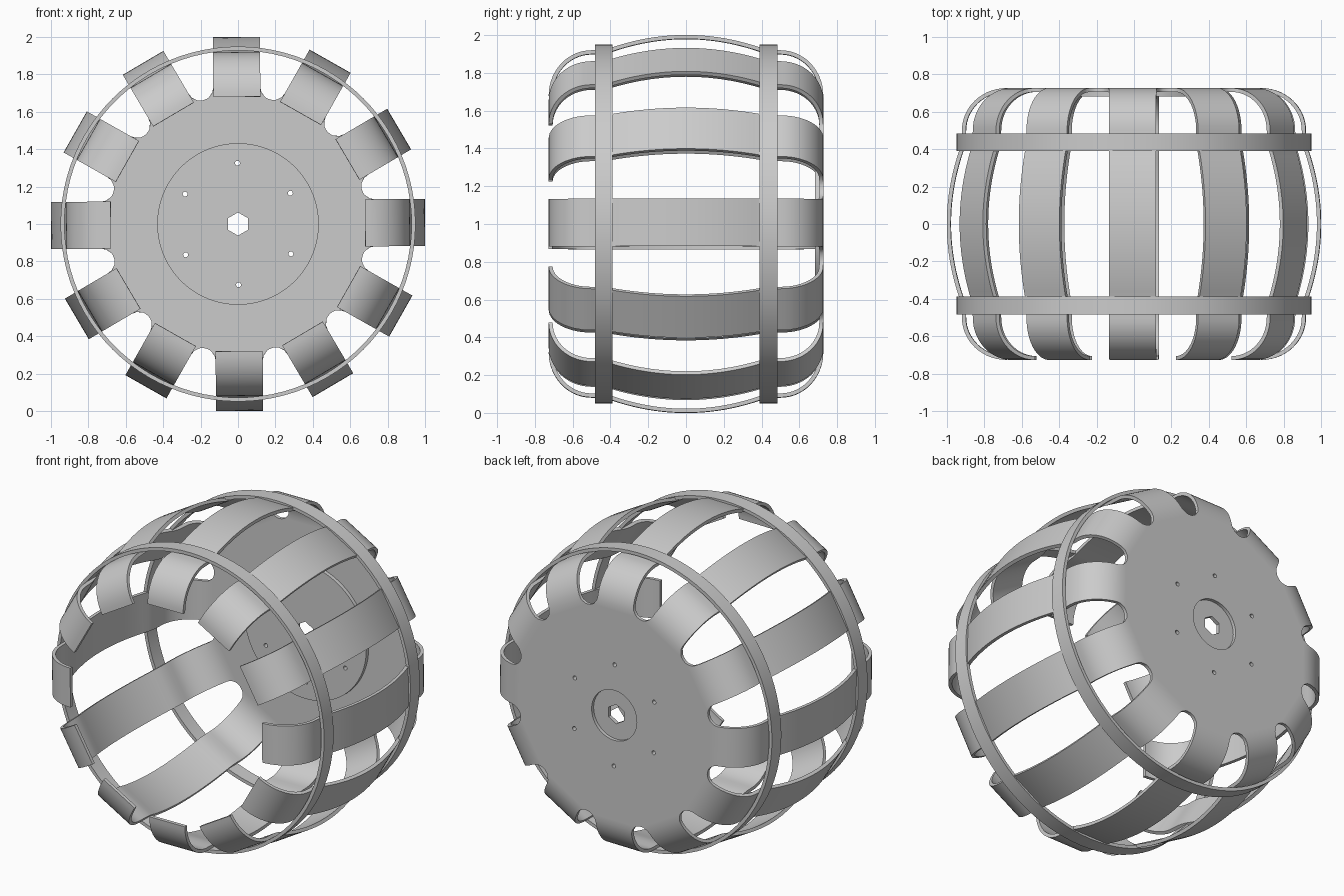
import bpy, bmesh, math
from mathutils import Matrix, Vector

old = bpy.data.objects.get("Cube")
if old:
    bpy.data.objects.remove(old, do_unlink=True)

COUNT = 12                       # slats around the drum
TWIST = math.radians(-0.5)
HALF_W = 0.126                   # half slat width
THICK = 0.021
BACK = 0.727                     # outer face of the back plate
END_H, SHOULDER = 0.68, 0.919    # radius at slat end and at shoulder
SECTOR = math.pi / COUNT
RECESS = 0.16
COLS = 8

grey = bpy.data.materials.new("plain_grey")
grey.use_nodes = True
grey.diffuse_color = (0.6, 0.6, 0.6, 1)
grey.node_tree.nodes["Principled BSDF"].inputs["Base Color"].default_value = (0.6, 0.6, 0.6, 1)


def make_object(name, bm):
    mesh = bpy.data.meshes.new(name)
    bm.to_mesh(mesh)
    bm.free()
    mesh.materials.append(grey)
    obj = bpy.data.objects.new(name, mesh)
    bpy.context.collection.objects.link(obj)
    return obj


def activate(obj):
    bpy.ops.object.select_all(action='DESELECT')
    obj.select_set(True)
    bpy.context.view_layer.objects.active = obj


def add_prism(bm, radius, y0, y1, sides, x=0, z=1, spin=0):
    """Solid prism lying along y."""
    move = Matrix.Translation((x, (y0 + y1) / 2, z))
    turn = Matrix.Rotation(spin, 4, 'Y') @ Matrix.Rotation(math.pi / 2, 4, 'X')
    bmesh.ops.create_cone(bm, cap_ends=True, segments=sides, radius1=radius,
                          radius2=radius, depth=y1 - y0, matrix=move @ turn)


def cut(obj, cutter):
    activate(obj)
    mod = obj.modifiers.new("holes", 'BOOLEAN')
    mod.operation = 'DIFFERENCE'
    mod.solver = 'EXACT'
    mod.object = cutter
    bpy.ops.object.modifier_apply(modifier=mod.name)


# Slat profile from open front end to back plate, as (y, radius)
half = [(y, 1 - 0.43 * y * y) for y in [i * 0.04 for i in range(10)]]
half += [(0.4, 0.931), (0.43, 0.924), (0.465, 0.92), (0.5, SHOULDER)]
for i in range(1, 15):
    t = i / 14 * math.pi / 2
    half.append((0.5 + (BACK - 0.5) * math.sin(t),
                 END_H + (SHOULDER - END_H) * math.cos(t)))
profile = [(-y, h) for y, h in reversed(half[1:])] + half

# Rounded notch between neighbouring slats
notch_s = (0.687 - HALF_W) / (1 - math.sin(SECTOR))
notch_r = notch_s - 0.687
notch_x, notch_h = notch_s * math.sin(SECTOR), notch_s * math.cos(SECTOR)
root_h = 0.687 * math.cos(SECTOR)
profile += [(BACK, 0.672), (BACK, root_h)]


def half_width(y, h):
    if y < 0 or h >= notch_h:
        return HALF_W
    return notch_x - math.sqrt(max(notch_r ** 2 - (h - notch_h) ** 2, 0))


# Cage: slats that run into the back plate
bm = bmesh.new()
for n in range(COUNT):
    turn = Matrix.Translation((0, 0, 1)) @ Matrix.Rotation(n * 2 * SECTOR + TWIST, 4, 'Y')
    rows = []
    for y, h in profile:
        w = half_width(y, h)
        if h == root_h:
            w = h * math.tan(SECTOR)
        rows.append([Vector((w * (2 * j / COLS - 1), y, h)) for j in range(COLS + 1)])
    outer = rows[-1]
    for f in (0.35, 0.7, 1):
        row = []
        for p in outer:
            a = math.atan2(p.x, p.z)
            row.append(p.lerp(Vector((RECESS * math.sin(a), BACK, RECESS * math.cos(a))), f))
        rows.append(row)
    grid = [[bm.verts.new(turn @ p) for p in row] for row in rows]
    for a, b in zip(grid, grid[1:]):
        for j in range(COLS):
            bm.faces.new((a[j], a[j + 1], b[j + 1], b[j]))
bmesh.ops.remove_doubles(bm, verts=bm.verts, dist=0.0005)
cage = make_object("slat_cage_with_back_plate", bm)
activate(cage)
shell = cage.modifiers.new("thickness", 'SOLIDIFY')
shell.thickness = THICK
shell.offset = -1
bpy.ops.object.modifier_apply(modifier=shell.name)

# Hub disc on the inner side of the plate
bm = bmesh.new()
add_prism(bm, 0.432, 0.682, BACK - THICK, 72)
hub = make_object("hub_disc", bm)

# Cutter for the hexagonal shaft hole and six bolt holes
bm = bmesh.new()
add_prism(bm, 0.062, 0.5, 0.9, 6)
for n in range(6):
    a = n * math.pi / 3 + TWIST
    add_prism(bm, 0.013, 0.5, 0.9, 16, 0.325 * math.sin(a), 1 + 0.325 * math.cos(a))
bmesh.ops.recalc_face_normals(bm, faces=bm.faces)
cutter = make_object("hole_cutter", bm)
cutter.hide_render = True
cut(cage, cutter)
cut(hub, cutter)
bpy.data.objects.remove(cutter, do_unlink=True)


# Hoops around the slats
def hoop(name, y0, y1, inner=0.928, outer=0.949, steps=96):
    bm = bmesh.new()
    section = [(inner, y0), (outer, y0), (outer, y1), (inner, y1)]
    loops = []
    for i in range(steps):
        a = i * 2 * math.pi / steps
        loops.append([bm.verts.new((r * math.sin(a), y, 1 + r * math.cos(a))) for r, y in section])
    for i, a in enumerate(loops):
        b = loops[(i + 1) % steps]
        for k in range(4):
            m = (k + 1) % 4
            bm.faces.new((a[k], a[m], b[m], b[k]))
    bmesh.ops.recalc_face_normals(bm, faces=bm.faces)
    return make_object(name, bm)


hoops = [hoop("front_hoop", -0.483, -0.388), hoop("back_hoop", 0.39, 0.485)]

for obj in [cage, hub] + hoops:
    activate(obj)
    bpy.ops.object.shade_smooth_by_angle(angle=math.radians(30))
